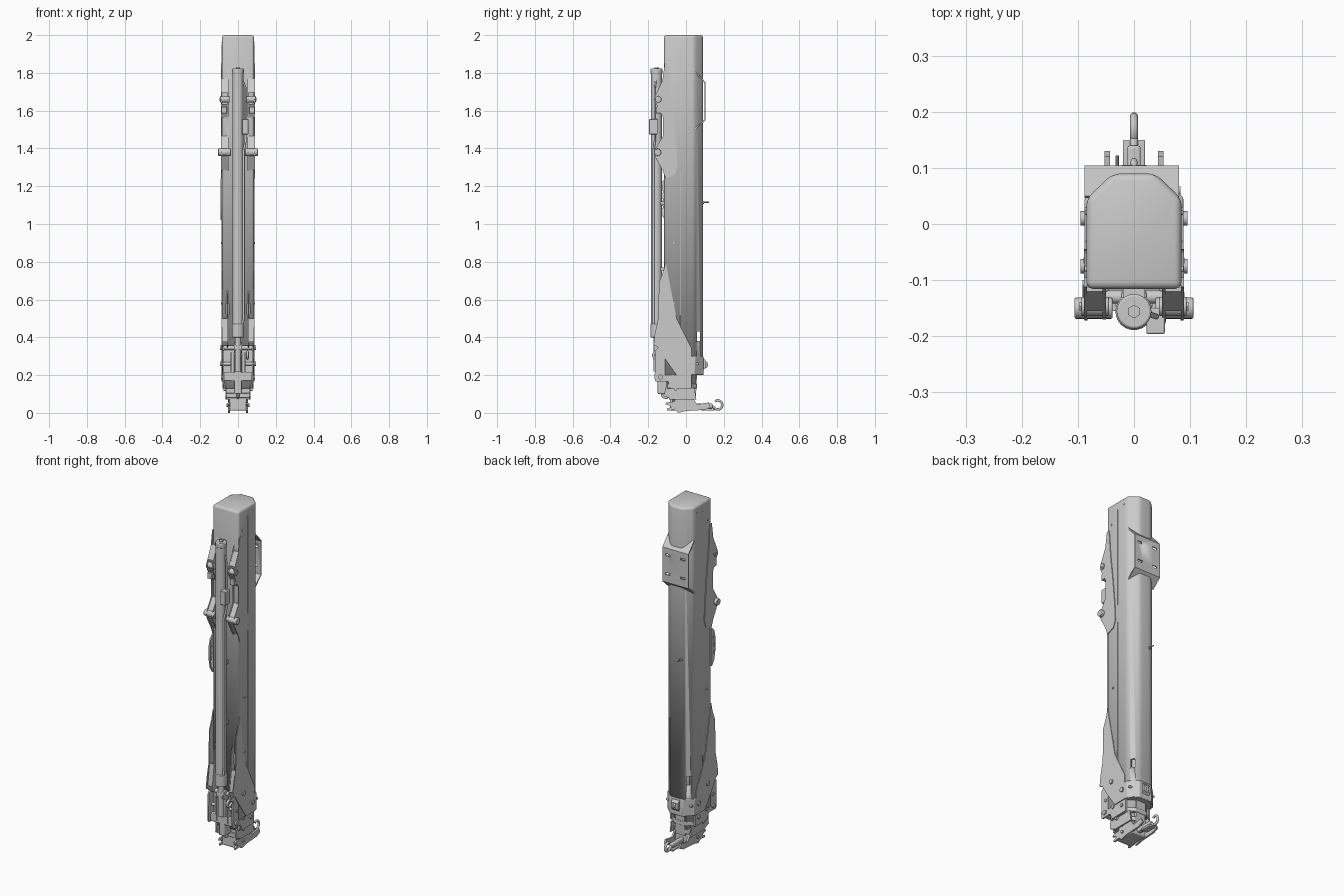
import bpy, bmesh, math
from mathutils import Vector

def make(name, bm, bevel=0, smooth=True):
    bmesh.ops.recalc_face_normals(bm, faces=bm.faces)
    me = bpy.data.meshes.new(name)
    bm.to_mesh(me); bm.free()
    ob = bpy.data.objects.new(name, me)
    bpy.context.collection.objects.link(ob)
    if bevel:
        m = ob.modifiers.new("bevel", 'BEVEL')
        m.width, m.segments, m.limit_method = bevel, 2, 'ANGLE'
    if smooth:
        activate(ob)
        bpy.ops.object.shade_smooth_by_angle(angle=math.radians(35))
    return ob

def activate(ob):
    bpy.ops.object.select_all(action='DESELECT')
    ob.select_set(True)
    bpy.context.view_layer.objects.active = ob

def prism(name, pts, a, b, axis='X', bevel=0):
    """Extrude a profile: (y, z) along X or (x, y) along Z."""
    bm = bmesh.new()
    at = (lambda p, t: (t, p[0], p[1])) if axis == 'X' else (lambda p, t: (p[0], p[1], t))
    f = bm.faces.new([bm.verts.new(at(p, a)) for p in pts])
    g = bmesh.ops.extrude_face_region(bm, geom=[f])
    d = Vector(at((0, 0), b - a))
    bmesh.ops.translate(bm, vec=d, verts=[v for v in g['geom'] if isinstance(v, bmesh.types.BMVert)])
    return make(name, bm, bevel)

def box(name, x, y, z, bevel=0):
    return prism(name, [(y[0], z[0]), (y[1], z[0]), (y[1], z[1]), (y[0], z[1])], x[0], x[1], 'X', bevel)

def rod(name, p, q, r, n=24, bevel=0):
    p, q = Vector(p), Vector(q)
    bm = bmesh.new()
    bmesh.ops.create_cone(bm, cap_ends=True, segments=n, radius1=r, radius2=r, depth=(q - p).length)
    bm.transform((q - p).to_track_quat('Z', 'Y').to_matrix().to_4x4())
    bmesh.ops.translate(bm, vec=(p + q) / 2, verts=bm.verts)
    return make(name, bm, bevel)

def pipe(name, pts, r):
    cu = bpy.data.curves.new(name, 'CURVE')
    cu.dimensions, cu.bevel_depth, cu.bevel_resolution, cu.use_fill_caps = '3D', r, 3, True
    s = cu.splines.new('POLY')
    s.points.add(len(pts) - 1)
    for sp, p in zip(s.points, pts):
        sp.co = (*p, 1)
    ob = bpy.data.objects.new(name, cu)
    bpy.context.collection.objects.link(ob)
    activate(ob)
    bpy.ops.object.convert(target='MESH')
    return ob

def arc(x, cy, cz, r, a0, a1, n=16):
    return [(x, cy + r * math.cos(math.radians(a0 + (a1 - a0) * i / n)),
             cz + r * math.sin(math.radians(a0 + (a1 - a0) * i / n))) for i in range(n + 1)]

def cut(ob, cutters):
    for c in cutters:
        c.hide_render = True
        m = ob.modifiers.new("cut", 'BOOLEAN')
        m.operation, m.object, m.solver = 'DIFFERENCE', c, 'EXACT'
        activate(ob)
        bpy.ops.object.modifier_apply(modifier=m.name)
        bpy.data.objects.remove(c)

def boom_section(name, w, y0, y1, yc, xt, z0, z1, wall=0.006):
    """Hollow six-sided boom tube, closed at the top, open at the bottom."""
    pts = [(-w, y0), (w, y0), (w, yc), (xt, y1), (-xt, y1), (-w, yc)]
    bm = bmesh.new()
    lo = [bm.verts.new((*p, z0)) for p in pts]
    hi = [bm.verts.new((*p, z1)) for p in pts]
    for i in range(6):
        bm.faces.new((lo[i], lo[i - 5], hi[i - 5], hi[i]))
    bm.faces.new(hi)
    bmesh.ops.bevel(bm, geom=[e for e in bm.edges if not e.is_boundary], offset=0.013,
                    segments=3, profile=0.5, affect='EDGES')
    ob = make(name, bm)
    m = ob.modifiers.new("wall", 'SOLIDIFY')
    m.thickness, m.offset = wall, -1
    activate(ob)
    bpy.ops.object.modifier_apply(modifier=m.name)
    return ob

# Telescoping boom sections, with a window through the rear chamfers
boom = boom_section("main_boom", 0.085, -0.116, 0.09, 0.045, 0.038, 0.2, 2.0)
cut(boom, [box("window_cutter", (-0.2, 0.2), (0.058, 0.073), (0.38, 0.43))])
boom_section("second_boom", 0.074, -0.102, 0.053, 0.02, 0.036, 0.13, 0.5)
boom_section("third_boom", 0.062, -0.088, 0.045, 0.012, 0.03, 0.08, 0.5)
boom_section("inner_boom", 0.05, -0.074, 0.038, 0.006, 0.024, 0.03, 0.5)
for z, w, y in ((0.13, 0.077, 0.058), (0.08, 0.065, 0.05)):
    prism("section_collar", [(-w, -0.1), (w, -0.1), (w, 0.02), (0.037, y), (-0.037, y), (-w, 0.02)],
          z, z + 0.025, 'Z', 0.003)
prism("boom_end_collar", [(-0.088, -0.05), (0.088, -0.05), (0.088, 0.047), (0.04, 0.093), (-0.04, 0.093),
      (-0.088, 0.047)], 0.2, 0.3, 'Z', 0.004)

# Rear mounting bracket with four slots
bracket = prism("rear_bracket", [(0.05, 1.5), (0.104, 1.55), (0.104, 1.75), (0.05, 1.81), (0.046, 1.805),
                (0.098, 1.747), (0.098, 1.553), (0.046, 1.506)], -0.088, 0.08)
cut(bracket, [box("slot_cutter", (x - 0.014, x + 0.014), (0.09, 0.12), (z - 0.006, z + 0.006))
              for x in (-0.052, 0.045) for z in (1.6, 1.71)])

# Parts on both sides
for s in (-1, 1):
    # cylinder mounting lugs: outer plate wraps onto boom side, inner plate is a plain lug
    tips = [(-0.112, 1.85), (-0.125, 1.76), (-0.16, 1.685), (-0.167, 1.66), (-0.158, 1.635), (-0.122, 1.565),
            (-0.122, 1.465), (-0.162, 1.4), (-0.17, 1.38), (-0.163, 1.355), (-0.122, 1.28)]
    side = [(-0.108, 1.24), (-0.06, 1.26), (-0.045, 1.3), (-0.05, 1.4), (-0.065, 1.55), (-0.083, 1.7), (-0.095, 1.85)]
    prism("outer_lug_plate", tips + side, s * 0.084, s * 0.089)
    prism("inner_lug_plate", tips + [(-0.11, 1.28)], s * 0.05, s * 0.056)
    # sloped gussets joining the lug plates
    for y0, z0, y1, z1 in ((-0.158, 1.635, -0.118, 1.565), (-0.12, 1.77, -0.155, 1.695),
                           (-0.118, 1.465, -0.158, 1.4), (-0.16, 1.36, -0.118, 1.285)):
        prism("lug_gusset", [(y0, z0), (y1, z1), (y1 + 0.008, z1), (y0 + 0.008, z0)], s * 0.056, s * 0.084)
    rod("upper_lug_pin", (s * 0.045, -0.147, 1.66), (s * 0.094, -0.147, 1.66), 0.017, 20, 0.002)
    rod("lower_lug_pin", (s * 0.038, -0.15, 1.38), (s * 0.106, -0.15, 1.38), 0.019, 20, 0.003)
    rod("lug_pin_head", (s * 0.089, -0.147, 1.66), (s * 0.097, -0.147, 1.66), 0.009, 6)
    box("upper_lug_pad", (s * 0.058, s * 0.088), (-0.16, -0.13), (1.585, 1.62), 0.003)

    # lower flare plates and base cheek plates
    prism("flare_plate", [(-0.108, 0.8), (-0.12, 0.75), (-0.143, 0.69), (-0.147, 0.5), (-0.165, 0.42),
          (-0.172, 0.36), (-0.15, 0.35), (-0.12, 0.3), (-0.05, 0.2), (0.03, 0.2), (0.03, 0.34), (-0.05, 0.5)],
          s * 0.083, s * 0.088)
    prism("inner_flare_plate", [(-0.11, 0.66), (-0.14, 0.6), (-0.147, 0.5), (-0.165, 0.36), (-0.11, 0.33)],
          s * 0.052, s * 0.058)
    prism("flare_cover", [(-0.143, 0.5), (-0.16, 0.375), (-0.154, 0.375), (-0.136, 0.5)], s * 0.056, s * 0.084)
    prism("cheek_plate", [(-0.163, 0.33), (-0.15, 0.345), (-0.06, 0.345), (-0.02, 0.24), (0.03, 0.2), (0.03, 0.13),
          (-0.08, 0.13), (-0.095, 0.165), (-0.16, 0.165), (-0.166, 0.18)], s * 0.074, s * 0.082)
    prism("inner_cheek_plate", [(-0.155, 0.32), (-0.06, 0.32), (-0.06, 0.18), (-0.155, 0.18)], s * 0.032, s * 0.04)
    prism("tip_plate", [(-0.11, 0.135), (-0.09, 0.15), (0.045, 0.13), (0.055, 0.07), (-0.07, 0.07), (-0.115, 0.09)],
          s * 0.06, s * 0.067)
    # side pins and bolts: y, z, radius, outer x
    for y, z, r, x in ((-0.075, 0.345, 0.013, 0.095), (0.01, 0.26, 0.013, 0.095), (-0.07, 0.195, 0.01, 0.088),
                       (0.0, 0.175, 0.01, 0.088), (-0.055, 0.125, 0.009, 0.078), (-0.03, 0.08, 0.008, 0.066),
                       (-0.13, 0.26, 0.009, 0.087), (0.06, 0.26, 0.007, 0.083), (-0.065, 0.9, 0.005, 0.09),
                       (-0.065, 0.58, 0.005, 0.09), (-0.08, 1.88, 0.005, 0.088), (0.02, 1.96, 0.004, 0.087)):
        rod("side_bolt", (s * 0.04, y, z), (s * x, y, z), r, 12)
    # weld seams along the boom sides
    for z0, z1 in ((0.36, 1.28), (1.38, 1.95)):
        box("side_seam", (s * 0.083, s * 0.0862), (-0.033, -0.029), (z0, z1))
    # front slots and head claws
    box("front_slot_rim", (s * 0.045, s * 0.066), (-0.12, -0.112), (0.52, 0.58), 0.003)
    prism("head_plate", [(-0.105, 0.055), (-0.11, 0.045), (-0.085, 0.038), (-0.08, 0.03), (-0.1, 0.022),
          (-0.1, 0.012), (-0.06, 0.016), (-0.04, 0.0), (0.0, 0.01), (0.1, 0.016), (0.13, 0.03), (0.12, 0.055),
          (0.06, 0.045), (0.045, 0.065), (0.03, 0.1), (-0.05, 0.1), (-0.06, 0.06)], s * 0.043, s * 0.053)
    rod("head_bolt", (s * 0.04, -0.03, 0.04), (s * 0.06, -0.03, 0.04), 0.009, 6)

# Hydraulic cylinder with end cap, gland and rod eye
cy = -0.156
rod("cylinder_barrel", (0, cy, 0.46), (0, cy, 1.81), 0.029, 32)
rod("cylinder_cap", (0, cy, 1.795), (0, cy, 1.823), 0.031, 32, 0.004)
rod("cylinder_nut", (0, cy, 1.82), (0, cy, 1.828), 0.012, 6)
rod("cylinder_gland", (0, cy, 0.4), (0, cy, 0.47), 0.033, 32, 0.004)
rod("cylinder_rod", (0, cy, 0.22), (0, cy, 0.42), 0.017, 24)
rod("rod_eye", (-0.022, -0.145, 0.345), (0.022, -0.145, 0.345), 0.027, 24, 0.003)
rod("trunnion_shaft", (-0.08, -0.13, 0.345), (0.08, -0.13, 0.345), 0.012, 20)
box("valve_block", (0.022, 0.055), (-0.196, -0.15), (1.475, 1.555), 0.003)
pipe("hydraulic_line", [(0.04, -0.165, 1.48), (0.04, -0.165, 1.44), (0.03, -0.172, 1.39), (0.03, -0.172, 0.52),
     (0.026, -0.172, 0.47)], 0.006)
pipe("upper_hydraulic_line", [(0.04, -0.165, 1.55), (0.04, -0.165, 1.72), (0.025, -0.16, 1.76)], 0.005)
for z in (0.75, 1.1):
    box("cylinder_saddle", (-0.02, 0.02), (-0.135, -0.112), (z, z + 0.02))

# Base mechanism between the cheek plates
rod("base_pin", (-0.09, -0.135, 0.19), (0.09, -0.135, 0.19), 0.013, 20)
box("base_crossbar", (-0.074, 0.074), (-0.15, -0.12), (0.168, 0.215), 0.004)
box("base_web", (-0.074, 0.074), (-0.118, -0.1), (0.17, 0.34))
box("center_link", (-0.02, 0.02), (-0.15, -0.09), (0.1, 0.33), 0.006)
box("tip_web", (-0.06, 0.06), (-0.09, -0.06), (0.07, 0.15))
box("head_block", (-0.045, 0.045), (-0.085, 0.04), (0.012, 0.1), 0.006)
pipe("base_shackle", [(0.05, -0.1, 0.3)] + arc(0.05, -0.155, 0.305, 0.018, 60, 330) + [(0.05, -0.1, 0.295)], 0.007)

# Rings, rear lug and hook
pipe("front_ring", arc(0.0, -0.108, 0.1, 0.019, 0, 360, 24), 0.007)
box("hook_arm", (-0.012, 0.012), (0.03, 0.14), (0.024, 0.05), 0.005)
pipe("hook", [(0, 0.11, 0.036), (0, 0.14, 0.034)] + arc(0, 0.168, 0.042, 0.024, -150, 125, 20), 0.007)
box("hook_foot", (-0.02, 0.02), (0.08, 0.15), (0.012, 0.024), 0.003)
pipe("rear_ring", arc(0.0, 0.098, 0.255, 0.014, 0, 360, 20), 0.006)
prism("rear_lug", [(0.085, 0.22), (0.105, 0.24), (0.105, 0.275), (0.085, 0.3)], -0.022, 0.022)
prism("rear_tip_plate", [(0.03, 0.2), (0.058, 0.2), (0.052, 0.07), (0.03, 0.07)], -0.03, 0.03)
rod("rear_stud", (-0.03, 0.08, 1.115), (-0.03, 0.122, 1.115), 0.003, 10)
rod("rear_stud_base", (-0.03, 0.08, 1.115), (-0.03, 0.096, 1.115), 0.008, 12)

# Hose guide plate on the left front edge, with holes
guide = prism("hose_guide", [(-0.11, 1.24), (-0.13, 1.22), (-0.14, 1.18), (-0.14, 1.1), (-0.13, 1.05), (-0.11, 1.02),
              (-0.1, 1.02), (-0.1, 1.24)], -0.092, -0.084)
cut(guide, [rod("hole_cutter", (-0.12, -0.127, z), (-0.05, -0.127, z), 0.006, 12) for z in (1.09, 1.13, 1.17)])
